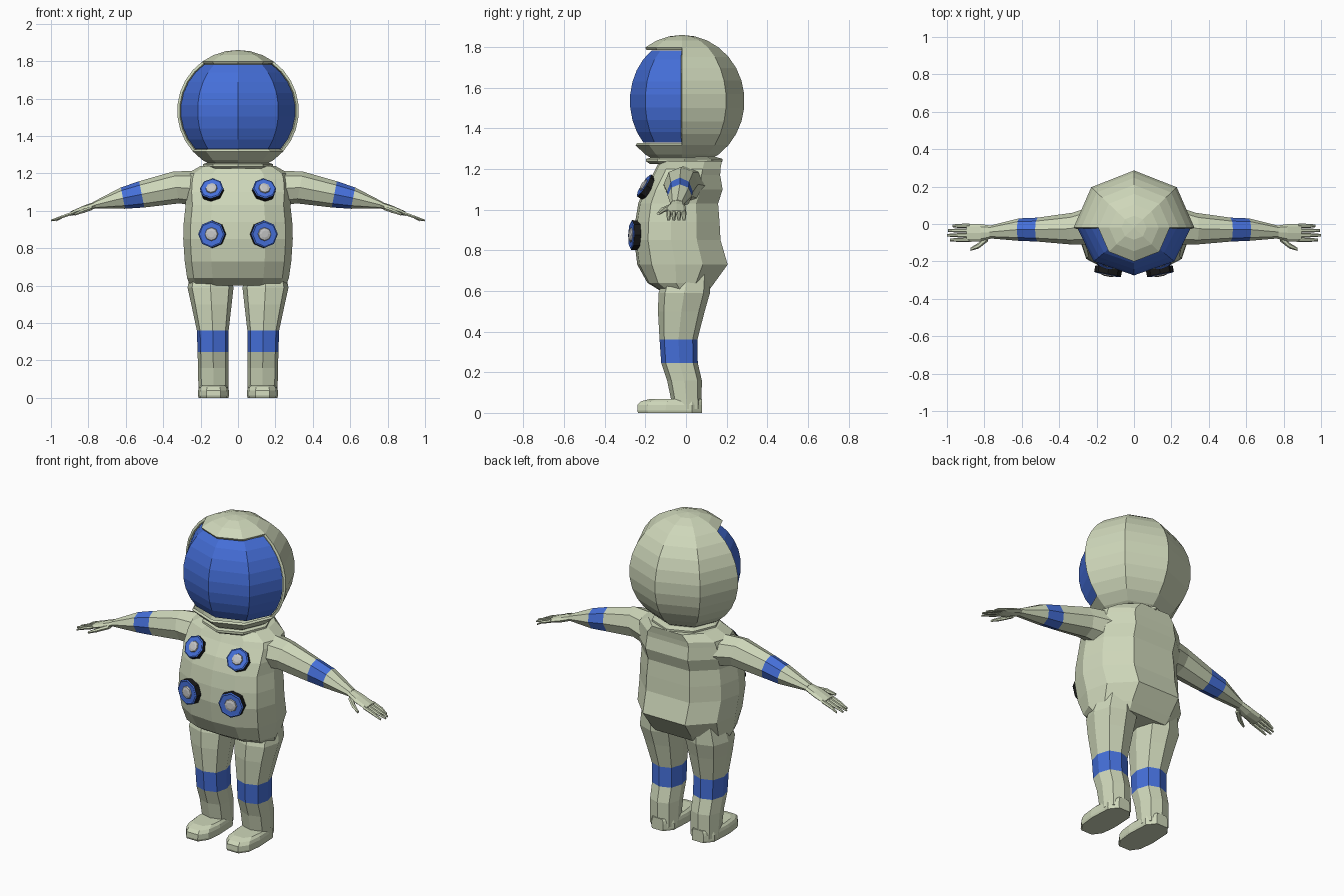
import bpy, bmesh
from math import sin, cos, pi, radians
from mathutils import Vector

cube = bpy.data.objects.get("Cube")
if cube:
    bpy.data.objects.remove(cube, do_unlink=True)


def material(name, rgb):
    m = bpy.data.materials.new(name)
    m.use_nodes = True
    m.diffuse_color = (*rgb, 1)
    m.node_tree.nodes["Principled BSDF"].inputs["Base Color"].default_value = (*rgb, 1)
    return m


SUIT = material("suit_fabric", (0.62, 0.68, 0.49))
BLUE = material("blue", (0.06, 0.16, 0.7))
BLACK = material("black", (0.01, 0.01, 0.01))
GREY = material("light_grey", (0.55, 0.55, 0.55))


def finish(name, bm, mats):
    bmesh.ops.recalc_face_normals(bm, faces=bm.faces)
    mesh = bpy.data.meshes.new(name)
    bm.to_mesh(mesh)
    bm.free()
    for m in mats:
        mesh.materials.append(m)
    ob = bpy.data.objects.new(name, mesh)
    bpy.context.collection.objects.link(ob)
    return ob


def loft(name, rings, mats=(SUIT,), bands=None):
    """Skin a list of rings; bands maps a band number to a material slot."""
    bm = bmesh.new()
    bands = bands or {}
    loops = [[bm.verts.new(p) for p in ring] for ring in rings]
    n = len(rings[0])
    for i, (a, b) in enumerate(zip(loops, loops[1:])):
        for j in range(n):
            k = (j + 1) % n
            bm.faces.new((a[j], a[k], b[k], b[j])).material_index = bands.get(i, 0)
    bm.faces.new(loops[0])
    bm.faces.new(loops[-1]).material_index = bands.get(len(rings) - 1, 0)
    return finish(name, bm, mats)


def limb_rings(side, stations, sides=8, lean=0.0):
    """Rings across x from stations (x, centre y, centre z, half y, half z)."""
    out = []
    for x, cy, cz, hy, hz in stations:
        ring = []
        for j in range(sides):
            a = 2 * pi * j / sides
            ring.append((side * (x + lean * hz * sin(a)), cy + hy * cos(a), cz + hz * sin(a)))
        out.append(ring)
    return out


# Torso: a wide belly in front, a flatter back panel
half_plan = [(0, -1), (0.5, -0.95), (0.87, -0.68), (1, -0.15), (0.9, 0.45), (0.48, 1)]
plan = half_plan + [(0, 1)] + [(-u, v) for u, v in reversed(half_plan[1:])]
torso = [(0.60, 0.255, -0.125, 0.11), (0.64, 0.272, -0.19, 0.14), (0.73, 0.285, -0.24, 0.205),
         (0.85, 0.293, -0.255, 0.17), (0.94, 0.29, -0.25, 0.165), (1.03, 0.28, -0.235, 0.158),
         (1.10, 0.285, -0.21, 0.18), (1.17, 0.28, -0.165, 0.168), (1.20, 0.27, -0.15, 0.17),
         (1.24, 0.2, -0.13, 0.176)]
loft("torso", [[(u * w, (f + b) / 2 + v * (b - f) / 2, z) for u, v in plan] for z, w, f, b in torso])

# Collar
loft("collar", [[(r * cos(j * pi / 4), r * sin(j * pi / 4) - 0.008, z) for j in range(8)]
                for r, z in ((0.17, 1.225), (0.188, 1.237), (0.188, 1.25), (0.16, 1.258))])

# Helmet and visor share one eight-sided globe grid
CENTRE = Vector((0, -0.02, 1.535))
STEP = radians(12)


def globe(name, rx, ry, rz, keep, mat, thickness):
    bm = bmesh.new()
    grid = [[bm.verts.new(CENTRE + Vector((rx * sin(i * STEP) * cos(j * pi / 4),
                                           ry * sin(i * STEP) * sin(j * pi / 4),
                                           rz * cos(i * STEP)))) for j in range(8)]
            for i in range(14)]
    for i in range(13):
        for j in range(8):
            if keep(i, j):
                k = (j + 1) % 8
                bm.faces.new((grid[i][j], grid[i + 1][j], grid[i + 1][k], grid[i][k]))
    bmesh.ops.remove_doubles(bm, verts=bm.verts, dist=0.0005)
    bmesh.ops.delete(bm, geom=[v for v in bm.verts if not v.link_faces], context='VERTS')
    ob = finish(name, bm, [mat])
    mod = ob.modifiers.new("thickness", 'SOLIDIFY')
    mod.thickness = thickness
    mod.offset = -1
    return ob


def in_window(i, j):
    return 3 <= i < 11 and j >= 4


globe("helmet", 0.325, 0.308, 0.325, lambda i, j: not in_window(i, j), SUIT, 0.014)
globe("visor", 0.306, 0.256, 0.306, in_window, BLUE, 0.006)

# Chest dials: black rim, blue ring, grey button
dial_profile = [(1, -0.025), (1, 0.008), (0.9, 0.012), (0.84, 0.010), (0.5, 0.010), (0.46, 0.016), (0.25, 0.02)]


def dial(name, centre, normal, radius):
    rot = Vector(normal).to_track_quat('Z', 'Y')
    rings = [[Vector(centre) + rot @ Vector((radius * r * cos(j * pi / 4), radius * r * sin(j * pi / 4), h))
              for j in range(8)] for r, h in dial_profile]
    loft(name, rings, (BLACK, BLUE, GREY), {1: 1, 2: 1, 3: 1, 4: 2, 5: 2, 6: 2})


# Limb stations
arm = [(0.18, 0.0, 1.115, 0.11, 0.1), (0.33, -0.025, 1.125, 0.085, 0.085),
       (0.515, -0.03, 1.088, 0.064, 0.07), (0.615, -0.03, 1.068, 0.06, 0.057),
       (0.77, -0.043, 1.03, 0.034, 0.018)]
palm = [(0.76, -0.043, 1.032, 0.034, 0.018), (0.82, -0.047, 1.01, 0.046, 0.02),
        (0.895, -0.047, 0.985, 0.049, 0.012)]
thumb = [(0.78, -0.07, 1.015, 0.022, 0.013), (0.83, -0.115, 0.998, 0.016, 0.012),
         (0.875, -0.136, 0.98, 0.008, 0.007)]
# Leg: z, centre x, half width, front y, back y
leg = [(0.70, 0.147, 0.10, -0.1, 0.12), (0.59, 0.147, 0.123, -0.135, 0.118),
       (0.50, 0.142, 0.108, -0.138, 0.092), (0.36, 0.135, 0.085, -0.13, 0.056),
       (0.245, 0.133, 0.083, -0.122, 0.058), (0.16, 0.132, 0.082, -0.093, 0.078),
       (0.02, 0.131, 0.08, -0.064, 0.076)]
sole = [(0.45, 0.078), (0.92, 0.03), (1, -0.1), (0.88, -0.19), (0.45, -0.24)]
sole += [(-u, y) for u, y in reversed(sole)]

for side, tag in ((1, "left"), (-1, "right")):
    loft(tag + "_arm", limb_rings(side, arm, 8, 0.2), (SUIT, BLUE), {2: 1})
    loft(tag + "_palm", limb_rings(side, palm))
    loft(tag + "_thumb", limb_rings(side, thumb, 6))
    for n, tip in enumerate((0.97, 0.995, 1.0, 0.985)):
        y = -0.01 - 0.025 * n
        finger = [(0.88, y, 0.989, 0.012, 0.010), (0.94, y, 0.968, 0.011, 0.009),
                  (tip, y, 0.948, 0.007, 0.005)]
        loft(f"{tag}_finger_{n + 1}", limb_rings(side, finger, 6))

    # Leg with a knee band
    rings = []
    for z, cx, w, f, b in leg:
        corners = [(0, -1), (0.8, -0.75), (1, 0), (0.75, 0.75), (0, 1), (-0.75, 0.75), (-1, 0), (-0.8, -0.75)]
        rings.append([(side * (cx + u * w), (f + b) / 2 + v * (b - f) / 2, z) for u, v in corners])
    loft(tag + "_leg", rings, (SUIT, BLUE), {3: 1})

    # Boot with a rounded toe
    boot = [(0, 0.96, 0.98), (0.012, 1, 1), (0.04, 0.99, 0.99), (0.057, 0.93, 0.92), (0.068, 0.8, 0.75)]
    loft(tag + "_boot", [[(side * (0.131 + 0.083 * w * u), y * (l if y < 0 else 1), z) for u, y in sole]
                         for z, w, l in boot])

    dial(tag + "_upper_dial", (side * 0.14, -0.2, 1.115), (side * 0.15, -0.83, 0.54), 0.064)
    dial(tag + "_lower_dial", (side * 0.14, -0.26, 0.875), (side * 0.2, -1, 0.03), 0.073)
